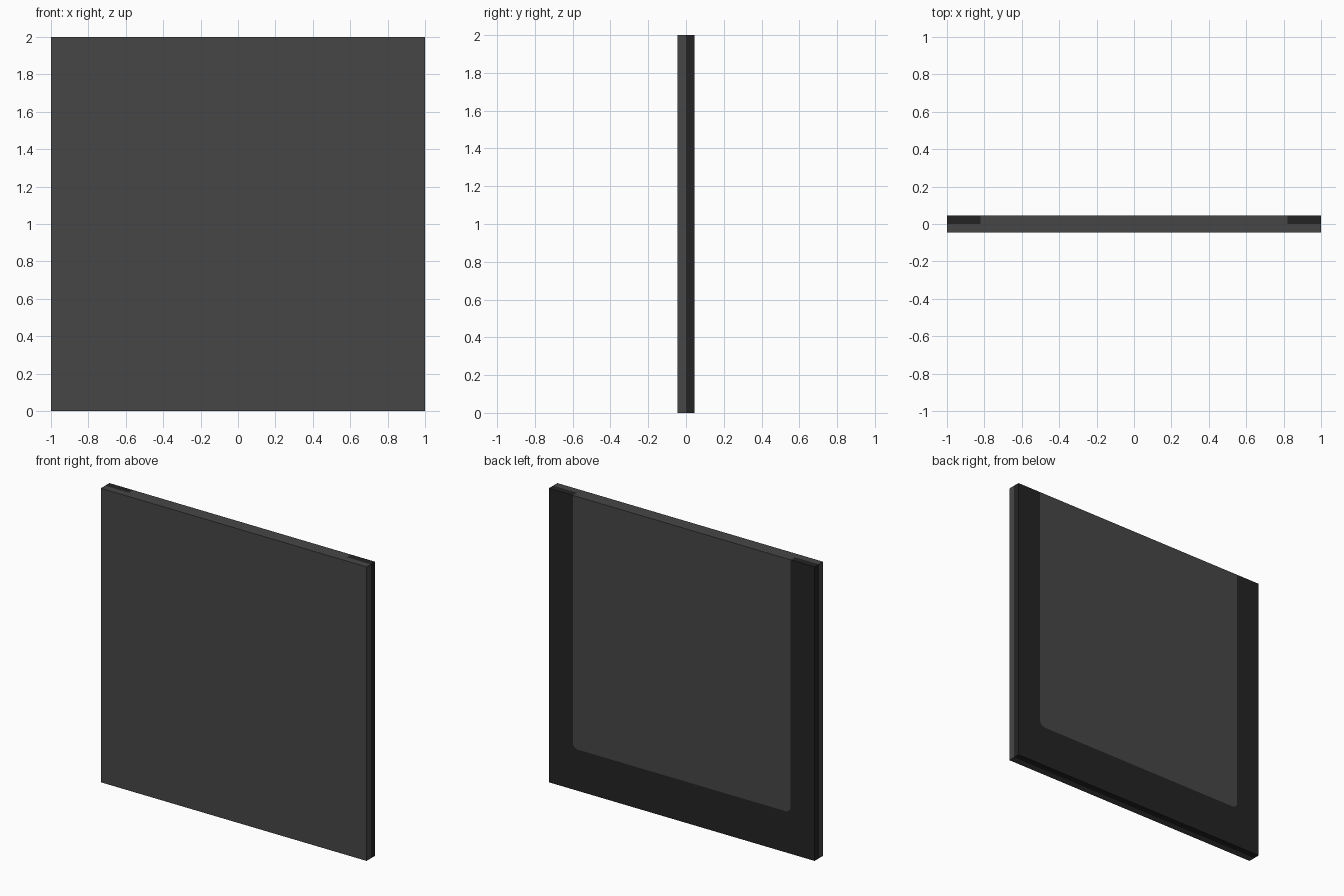
import bpy, bmesh, math

if "Cube" in bpy.data.objects:
    bpy.data.objects.remove(bpy.data.objects["Cube"])

T = 0.046            # half thickness
IN_X, IN_Z, R = 0.82, 0.28, 0.04   # inner edge of the U-shaped rim


def material(name, v):
    m = bpy.data.materials.new(name)
    m.diffuse_color = (v, v, v, 1)
    m.use_nodes = True
    m.node_tree.nodes["Principled BSDF"].inputs["Base Color"].default_value = m.diffuse_color
    return m


grey = material("mid grey", 0.062)
dark = material("charcoal", 0.0175)


def extrude_profile(name, pts, y0, y1, mat):
    """Extrude an x-z outline from y0 to y1."""
    bm = bmesh.new()
    face = bm.faces.new([bm.verts.new((x, y0, z)) for x, z in pts])
    out = bmesh.ops.extrude_face_region(bm, geom=[face])
    verts = [g for g in out["geom"] if isinstance(g, bmesh.types.BMVert)]
    bmesh.ops.translate(bm, verts=verts, vec=(0, y1 - y0, 0))
    bmesh.ops.recalc_face_normals(bm, faces=bm.faces)
    me = bpy.data.meshes.new(name)
    bm.to_mesh(me)
    bm.free()
    me.materials.append(mat)
    ob = bpy.data.objects.new(name, me)
    bpy.context.collection.objects.link(ob)
    return ob


# Inner outline with rounded lower corners, from top left round to top right
left = [(-IN_X + R - R * math.cos(a), IN_Z + R - R * math.sin(a))
        for a in (math.pi / 2 * i / 8 for i in range(9))]
inner = [(-IN_X, 2)] + left + [(-x, z) for x, z in reversed(left)] + [(IN_X, 2)]

# Front slab
extrude_profile("front_panel", [(-1, 0), (1, 0), (1, 2), (-1, 2)], -T, 0, grey)
# Raised centre of the back, flush with the rim
extrude_profile("back_panel", inner, 0, T, grey)
# Dark U-shaped rim around the sides and bottom of the back
extrude_profile("back_rim", [(-1, 2), (-1, 0), (1, 0), (1, 2)] + inner[::-1], 0, T, dark)
